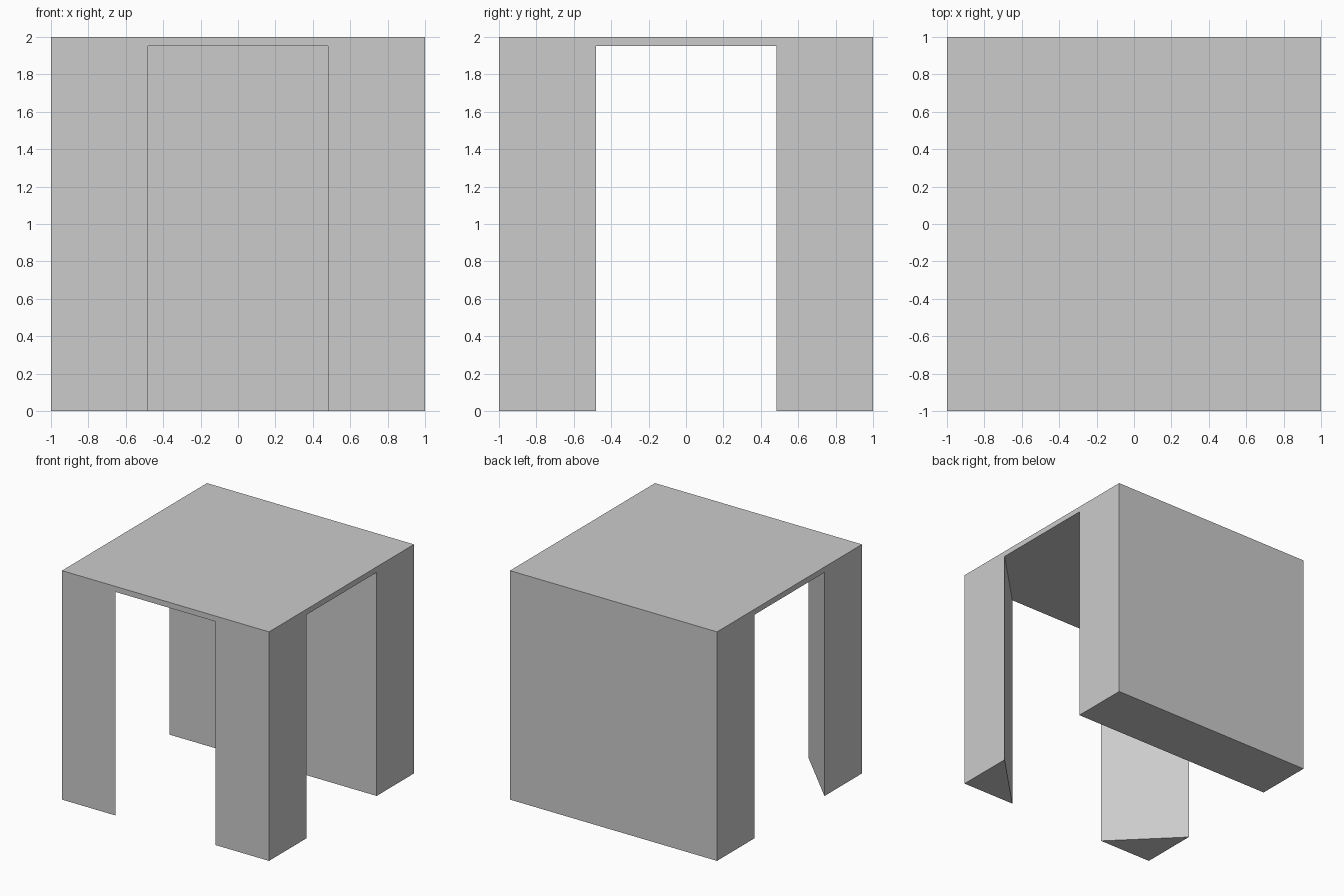
import bpy
import bmesh

if "Cube" in bpy.data.objects:
    bpy.data.objects.remove(bpy.data.objects["Cube"])


def prism(name, outline, z0, z1):
    """Extrude a counter-clockwise XY outline from z0 to z1."""
    bm = bmesh.new()
    base = bm.faces.new([bm.verts.new((x, y, z0)) for x, y in outline])
    top = bmesh.ops.extrude_face_region(bm, geom=[base])["geom"]
    verts = [g for g in top if isinstance(g, bmesh.types.BMVert)]
    bmesh.ops.translate(bm, verts=verts, vec=(0, 0, z1 - z0))
    bmesh.ops.recalc_face_normals(bm, faces=bm.faces)
    mesh = bpy.data.meshes.new(name)
    bm.to_mesh(mesh)
    bm.free()
    obj = bpy.data.objects.new(name, mesh)
    bpy.context.collection.objects.link(obj)
    return obj


# Solid cube: becomes the thin top, two front legs and the back wall
table = prism("table", [(-1, -1), (1, -1), (1, 1), (-1, 1)], 0, 2)

# Open space underneath: diagonal sides leave triangular front legs,
# the straight back edge leaves a full-width back wall
right_half = [(0.382, -1.1), (1.1, -0.382), (1.1, 0.485)]
left_half = [(-x, y) for x, y in reversed(right_half)]
cutter = prism("opening_cutter", right_half + left_half, -0.2, 1.952)
cutter.hide_render = True
cutter.hide_viewport = True

cut = table.modifiers.new("opening", "BOOLEAN")
cut.operation = "DIFFERENCE"
cut.solver = "EXACT"
cut.object = cutter
